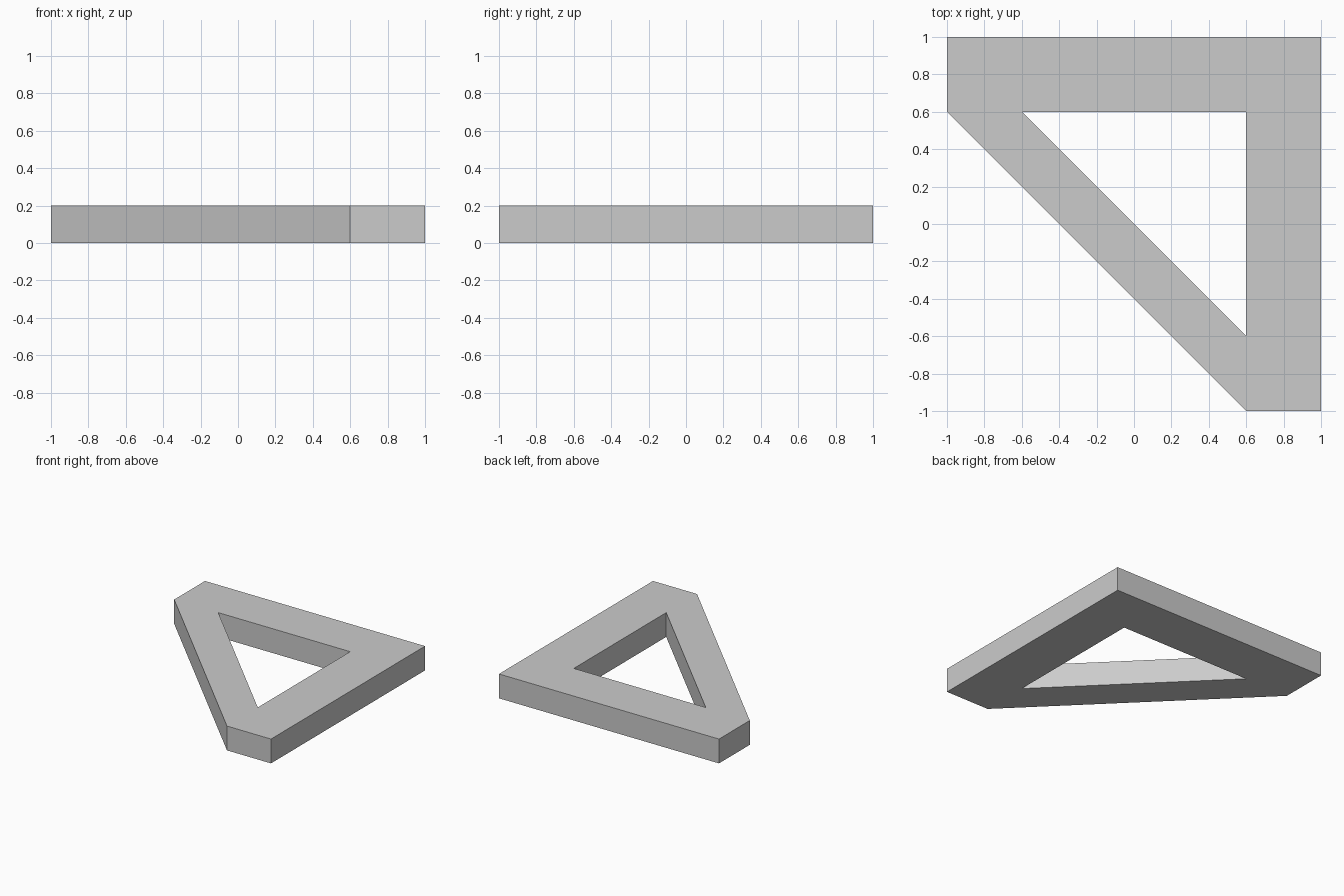
import bpy, bmesh

if "Cube" in bpy.data.objects:
    bpy.data.objects.remove(bpy.data.objects["Cube"])

THICK = 0.2

# Outline with two blunt corners, and the triangular opening
outer = [(-1, 0.6), (-1, 1), (1, 1), (1, -1), (0.6, -1)]
inner = [(-0.6, 0.6), (0.6, 0.6), (0.6, -0.6)]

bm = bmesh.new()
a, b, c, d, e = [bm.verts.new((x, y, 0)) for x, y in outer]
p, q, r = [bm.verts.new((x, y, 0)) for x, y in inner]

# Back bar, right bar and diagonal bar share their mitred edges
bars = [bm.faces.new(f) for f in ((a, p, q, c, b), (c, q, r, e, d), (a, e, r, p))]

# Raise the flat frame to full thickness
ext = bmesh.ops.extrude_face_region(bm, geom=bars, use_keep_orig=True)
top = [v for v in ext["geom"] if isinstance(v, bmesh.types.BMVert)]
bmesh.ops.translate(bm, verts=top, vec=(0, 0, THICK))
bmesh.ops.recalc_face_normals(bm, faces=bm.faces)

mesh = bpy.data.meshes.new("triangular_frame")
bm.to_mesh(mesh)
bm.free()
frame = bpy.data.objects.new("triangular_frame", mesh)
bpy.context.collection.objects.link(frame)
